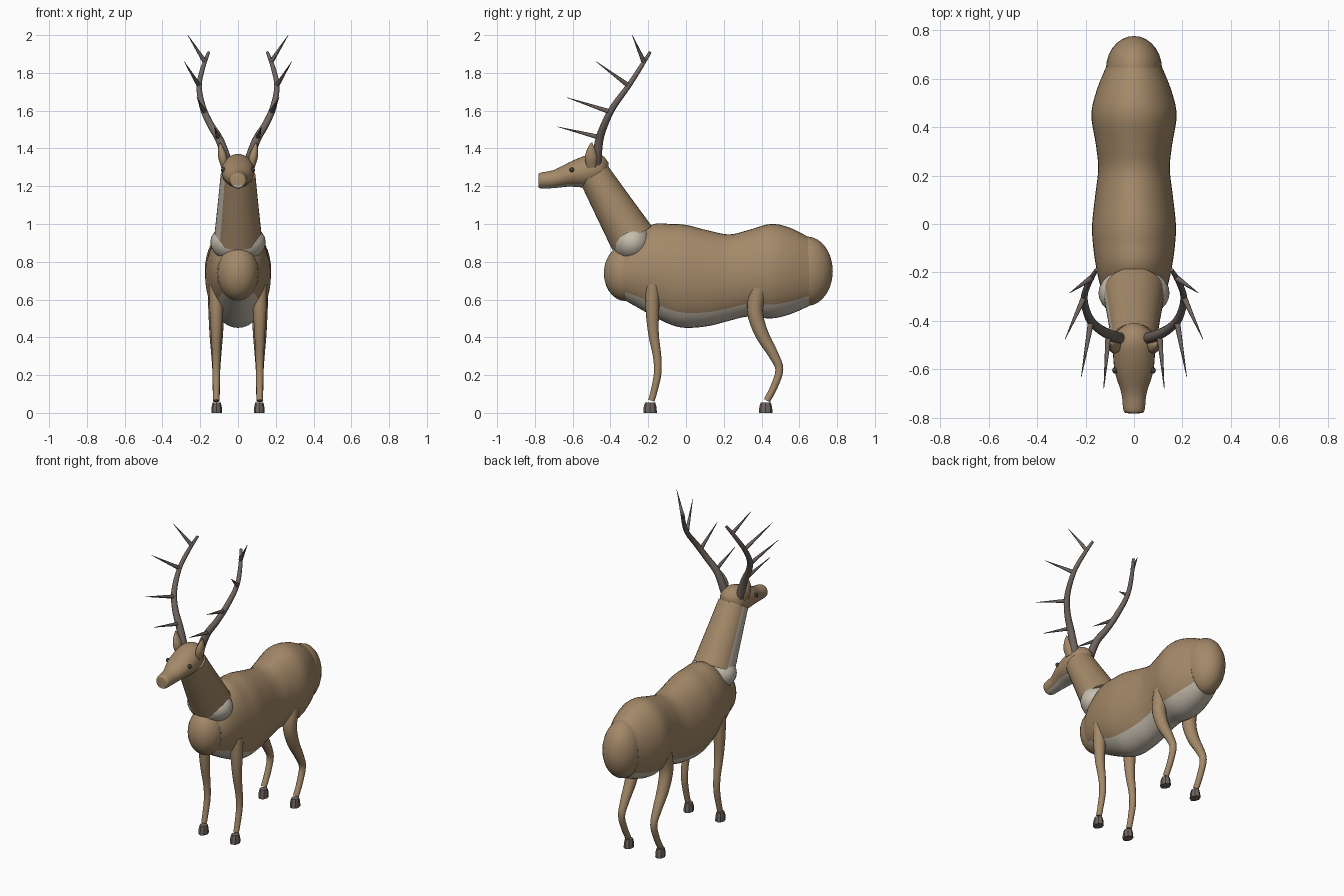
import bpy, bmesh, math
from mathutils import Vector

if "Cube" in bpy.data.objects:
    bpy.data.objects.remove(bpy.data.objects["Cube"])


def material(name, rgb):
    m = bpy.data.materials.new(name)
    m.diffuse_color = (*rgb, 1)
    m.use_nodes = True
    m.node_tree.nodes["Principled BSDF"].inputs["Base Color"].default_value = m.diffuse_color
    return m


BROWN = material("fur brown", (0.37, 0.25, 0.14))
CREAM = material("pale fur", (0.56, 0.51, 0.42))
HORN = material("antler and hoof grey", (0.16, 0.13, 0.115))
EYE = material("eye dark", (0.05, 0.045, 0.04))


def finish(name, bm, mats, angle=50):
    bmesh.ops.recalc_face_normals(bm, faces=bm.faces)
    me = bpy.data.meshes.new(name)
    bm.to_mesh(me)
    bm.free()
    for m in mats:
        me.materials.append(m)
    me.shade_smooth()
    me.set_sharp_from_angle(angle=math.radians(angle))
    ob = bpy.data.objects.new(name, me)
    bpy.context.collection.objects.link(ob)
    return ob


def smooth_path(st, sub):
    """Catmull-Rom through stations (x, y, z, radius_u, radius_v)."""
    out = []
    for i in range(len(st) - 1):
        a, b, c, d = st[max(i - 1, 0)], st[i], st[i + 1], st[min(i + 2, len(st) - 1)]
        for k in range(sub):
            t = k / sub
            out.append([0.5 * (2 * q + (r - p) * t + (2 * p - 5 * q + 4 * r - s) * t * t
                               + (3 * q - p - 3 * r + s) * t ** 3)
                        for p, q, r, s in zip(a, b, c, d)])
    out.append(list(st[-1]))
    return out


def loft(name, st, mats, segs=16, sub=4, axis=None, pale=None, angle=50):
    """Elliptical tube through stations; pale(angle) picks the second material."""
    st = smooth_path(st, sub)
    bm = bmesh.new()
    rings = []
    for i, s in enumerate(st):
        c = Vector(s[:3])
        t = Vector(axis) if axis else Vector(st[min(i + 1, len(st) - 1)][:3]) - Vector(st[max(i - 1, 0)][:3])
        t.normalize()
        u = Vector((1, 0, 0))
        u = (u - t * u.dot(t)).normalized()
        v = t.cross(u)
        rings.append([bm.verts.new(c + u * s[3] * math.cos(2 * math.pi * k / segs)
                                   + v * s[4] * math.sin(2 * math.pi * k / segs)) for k in range(segs)])
    for r0, r1 in zip(rings, rings[1:]):
        for k in range(segs):
            n = (k + 1) % segs
            f = bm.faces.new((r0[k], r0[n], r1[n], r1[k]))
            if pale and pale(2 * math.pi * (k + 0.5) / segs):
                f.material_index = 1
    bm.faces.new(rings[0])
    bm.faces.new(rings[-1])
    return finish(name, bm, mats, angle)


def ball(name, centre, radii, mat, segs=24, rings=14):
    """Ellipsoid with its poles along y."""
    bm = bmesh.new()
    bmesh.ops.create_uvsphere(bm, u_segments=segs, v_segments=rings, radius=1)
    for v in bm.verts:
        x, y, z = v.co
        v.co = (centre[0] + x * radii[0], centre[1] + z * radii[1], centre[2] - y * radii[2])
    return finish(name, bm, [mat])


def underside(a):
    return math.sin(a) > 0.74


# Body: (y, top z, bottom z, half width), pale belly
profile = [(-0.33, 0.88, 0.60, 0.11), (-0.26, 0.95, 0.56, 0.138), (-0.17, 1.0, 0.51, 0.158),
           (-0.08, 1.0, 0.467, 0.17), (0.0, 0.995, 0.45, 0.173), (0.12, 0.965, 0.46, 0.16),
           (0.23, 0.945, 0.488, 0.148), (0.33, 0.968, 0.51, 0.158), (0.45, 1.0, 0.50, 0.176),
           (0.55, 0.98, 0.522, 0.155), (0.65, 0.93, 0.565, 0.115)]
loft("body", [(0, y, (t + b) / 2, w, (t - b) / 2) for y, t, b, w in profile],
     [BROWN, CREAM], 40, 5, (0, 1, 0), underside)
ball("rump", (0, 0.64, 0.75), (0.116, 0.137, 0.184), BROWN)
ball("chest", (0, -0.32, 0.74), (0.11, 0.115, 0.148), BROWN)

# Neck with the pale strip on one side, and the pale collar at its root
loft("neck", [(0, -0.285, 0.925, 0.127, 0.122), (0, -0.39, 1.10, 0.108, 0.103),
              (0, -0.485, 1.26, 0.092, 0.086)], [BROWN, CREAM], 36, 8, (0, -0.513, 0.859),
     lambda a: 155 < math.degrees(a) < 225)
ball("collar", (0, -0.285, 0.903), (0.147, 0.105, 0.105), CREAM)

# Head with pale jaw
head = [(-0.782, 1.23, 0.024, 0.028), (-0.772, 1.23, 0.043, 0.041), (-0.70, 1.238, 0.052, 0.048),
        (-0.62, 1.262, 0.077, 0.064), (-0.55, 1.275, 0.086, 0.081), (-0.49, 1.284, 0.084, 0.087),
        (-0.44, 1.29, 0.066, 0.07), (-0.41, 1.30, 0.02, 0.025)]
loft("head", [(0, y, z, w, h) for y, z, w, h in head], [BROWN, CREAM], 28, 4, (0, 1, 0), underside)

# Leg paths: (y, z, radius)
front_leg = [(-0.175, 0.68, 0.04), (-0.178, 0.55, 0.036), (-0.172, 0.42, 0.028), (-0.153, 0.30, 0.022),
             (-0.15, 0.21, 0.02), (-0.168, 0.12, 0.018), (-0.183, 0.065, 0.017)]
hind_leg = [(0.385, 0.66, 0.046), (0.365, 0.54, 0.042), (0.40, 0.42, 0.036), (0.462, 0.31, 0.027),
            (0.494, 0.23, 0.021), (0.467, 0.14, 0.019), (0.428, 0.065, 0.018)]

# Antler beam and tines (base, tip)
beam = [(0.05, -0.475, 1.31, 0.026), (0.095, -0.46, 1.44, 0.022), (0.148, -0.43, 1.53, 0.019),
        (0.187, -0.385, 1.62, 0.017), (0.206, -0.305, 1.73, 0.014), (0.185, -0.24, 1.83, 0.012),
        (0.155, -0.19, 1.91, 0.008)]
tines = [((0.105, -0.455, 1.458), (0.125, -0.68, 1.515)), ((0.177, -0.402, 1.594), (0.218, -0.632, 1.67)),
         ((0.206, -0.303, 1.732), (0.285, -0.476, 1.86)), ((0.175, -0.223, 1.858), (0.266, -0.285, 2.0))]

for s, side in ((1, "right"), (-1, "left")):
    for part, path, hoof_y in (("front", front_leg, -0.19), ("hind", hind_leg, 0.422)):
        loft(f"{part}_leg_{side}", [(s * 0.115, y, z, r, r) for y, z, r in path], [BROWN])
        loft(f"{part}_hoof_{side}", [(s * 0.113, hoof_y, 0, 0.028, 0.036), (s * 0.113, hoof_y, 0.03, 0.027, 0.034),
                                     (s * 0.113, hoof_y, 0.055, 0.022, 0.027)],
             [HORN], 8, 1, (0, 0, 1), angle=30)
    loft(f"antler_beam_{side}", [(s * x, y, z, r, r) for x, y, z, r in beam], [HORN], 12)
    for i, (a, b) in enumerate(tines):
        loft(f"antler_tine_{i + 1}_{side}", [(s * a[0], a[1], a[2], 0.013, 0.013),
                                             (s * b[0], b[1], b[2], 0.001, 0.001)], [HORN], 8, 1)
    loft(f"ear_{side}", [(s * 0.072, -0.50, 1.30, 0.016, 0.025), (s * 0.08, -0.502, 1.35, 0.024, 0.034),
                         (s * 0.09, -0.502, 1.395, 0.016, 0.022), (s * 0.096, -0.50, 1.432, 0.002, 0.003)],
         [BROWN], 14)
    ball(f"eye_{side}", (s * 0.078, -0.605, 1.287), (0.012, 0.013, 0.013), EYE, 12, 8)
